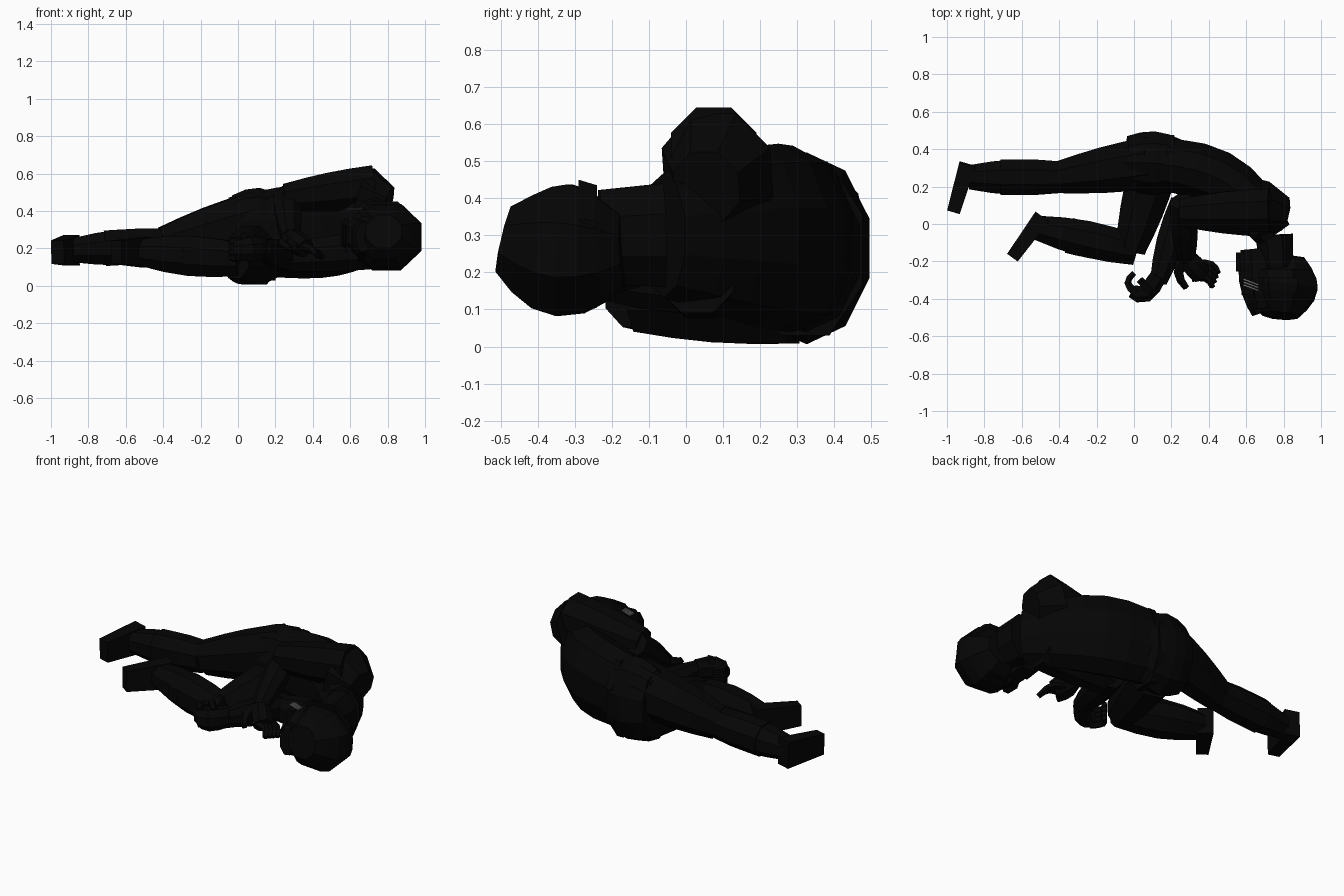
import bpy, bmesh, math
from mathutils import Vector

cube = bpy.data.objects.get("Cube")
if cube:
    bpy.data.objects.remove(cube)


def material(name, value):
    mat = bpy.data.materials.new(name)
    mat.use_nodes = True
    colour = (value, value, value, 1)
    mat.diffuse_color = colour
    mat.node_tree.nodes["Principled BSDF"].inputs["Base Color"].default_value = colour
    return mat


BLACK = material("soft black", .0015)
GREY = material("lens grey", .2)
STRAIGHT = Vector()


def limb(name, start, end, thick, thin, swell=0, tall=1, bend=STRAIGHT,
         sides=8, steps=4, mat=BLACK):
    """Faceted tube whose radius runs from thick to thin, swelling and bending midway."""
    bm = bmesh.new()

    def centre(t):
        return start.lerp(end, t) + bend * math.sin(math.pi * t)

    rings = []
    for step in range(steps + 1):
        t = step / steps
        along = centre(min(t + .1, 1)) - centre(max(t - .1, 0))
        side = Vector((0, 0, 1)).cross(along).normalized()
        up = along.normalized().cross(side)
        radius = thick + (thin - thick) * t + swell * math.sin(math.pi * t)
        radius /= math.cos(math.pi / sides)
        ring = []
        for corner in range(sides):
            angle = math.tau * (corner + .5) / sides
            offset = side * math.cos(angle) + up * math.sin(angle) * tall
            ring.append(bm.verts.new(centre(t) + offset * radius))
        rings.append(ring)
    for ring, following in zip(rings, rings[1:]):
        for corner in range(sides):
            after = (corner + 1) % sides
            bm.faces.new((ring[corner], ring[after], following[after], following[corner]))
    bm.faces.new(rings[0])
    bm.faces.new(rings[-1])
    bmesh.ops.recalc_face_normals(bm, faces=bm.faces)
    mesh = bpy.data.meshes.new(name)
    bm.to_mesh(mesh)
    bm.free()
    mesh.materials.append(mat)
    bpy.context.collection.objects.link(bpy.data.objects.new(name, mesh))


def cuff(name, start, end, position, radius, tall=1):
    """Short band around the line between two joints."""
    near = start.lerp(end, position)
    far = start.lerp(end, position + .15)
    limb(name, near, far, thick=radius, thin=radius, tall=tall, steps=1)


# Joints of the curled body
pelvis = Vector((-.04, .33, .27))
waist = Vector((.25, .32, .26))
collar = Vector((.75, -.06, .3))
crown = Vector((.78, -.49, .29))
right_hip = Vector((.1, .33, .35))
right_knee = Vector((-.4, .25, .22))
right_ankle = Vector((-.88, .25, .19))
left_hip = Vector((.1, .28, .17))
left_knee = Vector((-.02, -.14, .14))
left_ankle = Vector((-.52, -.02, .18))
right_shoulder = Vector((.73, .075, .53))
right_elbow = Vector((.25, .06, .47))
right_wrist = Vector((.28, -.18, .26))
left_shoulder = Vector((.72, .03, .19))
left_elbow = Vector((.24, .06, .15))
left_wrist = Vector((.13, -.31, .2))

# Torso, hips and neck
limb("torso", pelvis, collar, thick=.12, thin=.1, swell=.04, tall=1.6,
     bend=Vector((.09, .11, .01)), sides=10, steps=8)
limb("hips", pelvis, waist, thick=.14, thin=.13, swell=.035, tall=1.45, sides=10)
cuff("belt", pelvis, waist, position=.7, radius=.155, tall=1.5)
limb("neck", collar, collar.lerp(crown, .4), thick=.1, thin=.09, tall=1.4)

# Straight upper leg and bent lower leg
limb("right_thigh", right_hip, right_knee, thick=.14, thin=.085, swell=.01, tall=1.1)
limb("right_shin", right_knee, right_ankle, thick=.085, thin=.065, swell=.02)
limb("left_thigh", left_hip, left_knee, thick=.13, thin=.08, swell=.01, tall=1.25)
limb("left_shin", left_knee + Vector((.03, 0, 0)), left_ankle,
     thick=.08, thin=.065, swell=.025, tall=1.1)
for side, knee, ankle in (("right", right_knee, right_ankle),
                          ("left", left_knee, left_ankle)):
    cuff(side + "_boot_cuff", knee, ankle, position=.5, radius=.095)

# Boxy feet
limb("right_foot", right_ankle + Vector((-.01, .07, 0)), Vector((-.965, .065, .18)),
     thick=.045, thin=.035, tall=1.8, sides=4, steps=2)
limb("left_foot", left_ankle + Vector((.03, .06, 0)), Vector((-.65, -.18, .18)),
     thick=.045, thin=.035, tall=1.8, sides=4, steps=2)

# Upper arm over the chest, its hand hanging below the chin
limb("right_shoulder", right_shoulder + Vector((-.06, .01, -.06)),
     right_shoulder + Vector((.07, -.02, -.1)), thick=.15, thin=.09, tall=1.1, steps=2)
limb("right_upper_arm", right_shoulder, right_elbow, thick=.115, thin=.075, swell=.01)
limb("right_forearm", right_elbow + Vector((.01, .06, .01)), right_wrist,
     thick=.065, thin=.045, swell=.015)
limb("right_hand", right_wrist, Vector((.36, -.27, .2)),
     thick=.045, thin=.05, swell=.01)

# Lower arm tucked beneath, reaching to the knee
limb("left_upper_arm", left_shoulder, left_elbow, thick=.1, thin=.07, swell=.01)
limb("left_forearm", left_elbow + Vector((.02, .06, 0)), left_wrist,
     thick=.065, thin=.045, swell=.02)
limb("left_hand", left_wrist + Vector((0, .03, 0)), Vector((-.01, -.36, .19)),
     thick=.045, thin=.035, swell=.01, tall=1.3, bend=Vector((0, -.05, 0)))

# Curled fingers and thumbs
for finger in range(4):
    drop = Vector((0, 0, -.03)) * finger
    limb("left_finger", Vector((.01, -.37, .24)) + drop, Vector((0, -.26, .24)) + drop,
         thick=.02, thin=.013, bend=Vector((-.04, 0, 0)), sides=5)
    spread = Vector((-.01, -.025, .005)) * finger
    limb("right_finger", Vector((.34, -.21, .2)) + spread, Vector((.45, -.26, .15)) + spread,
         thick=.02, thin=.013, bend=Vector((.02, .02, .01)), sides=5)
limb("left_thumb", left_wrist + Vector((-.04, -.05, .05)), Vector((.03, -.3, .27)),
     thick=.02, thin=.017, sides=5)
limb("right_thumb", right_wrist, Vector((.28, -.34, .2)),
     thick=.03, thin=.015, bend=Vector((-.04, 0, 0)), sides=5)

# Bowed head with helmet, goggles and chin guard
limb("face", Vector((.67, -.13, .27)), Vector((.7, -.45, .27)),
     thick=.1, thin=.09, swell=.03, tall=1.1)
limb("helmet", Vector((.81, -.17, .26)), crown, thick=.1, thin=.095, swell=.09,
     tall=.95, bend=Vector((0, 0, -.015)), steps=6)
limb("helmet_rim", Vector((.78, -.24, .27)), Vector((.78, -.29, .27)),
     thick=.165, thin=.18, steps=1)
limb("helmet_brow", Vector((.65, -.42, .26)), Vector((.67, -.48, .26)),
     thick=.05, thin=.04, tall=2, steps=1)
limb("chin_guard", Vector((.58, -.15, .27)), Vector((.59, -.25, .27)),
     thick=.035, thin=.045, tall=2, steps=1)
goggle_start = Vector((.62, -.3, .27))
limb("goggles", goggle_start, goggle_start + Vector((0, -.08, 0)),
     thick=.045, thin=.045, tall=3, steps=1)

# Thin pale strips on top of the goggles
for strip in (-1, 0, 1):
    near = goggle_start + Vector((-.035, .015 * strip - .01, .141))
    limb("lens_strip", near, near + Vector((.08, -.03, 0)),
         thick=.005, thin=.004, tall=.6, sides=4, steps=1, mat=GREY)
